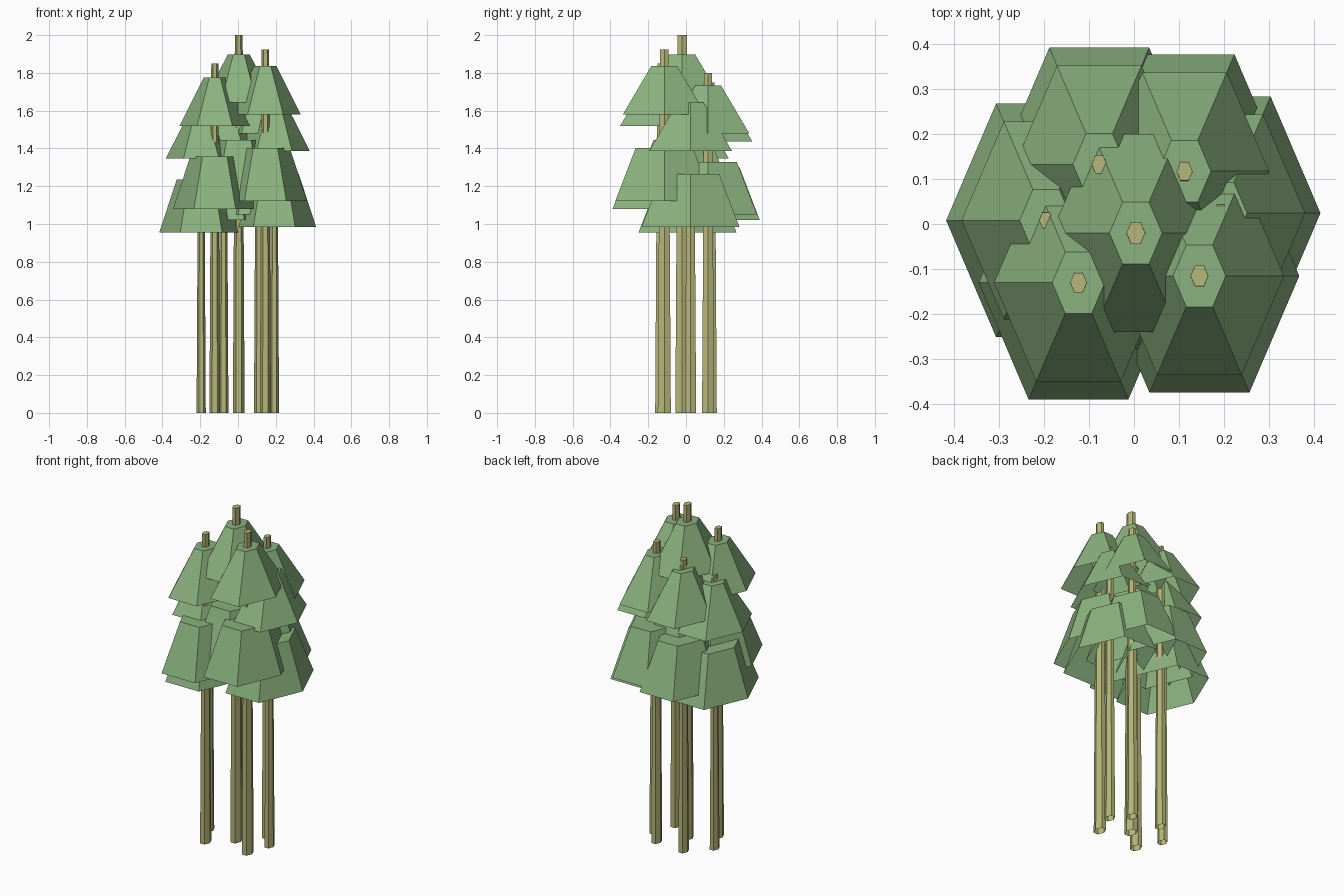
import bpy, bmesh, math

cube = bpy.data.objects.get("Cube")
if cube:
    bpy.data.objects.remove(cube)


def make_material(name, rgb):
    mat = bpy.data.materials.new(name)
    mat.use_nodes = True
    color = (*rgb, 1.0)
    mat.diffuse_color = color
    mat.node_tree.nodes["Principled BSDF"].inputs["Base Color"].default_value = color
    return mat


leaf = make_material("leaf_green", (0.255, 0.445, 0.209))
bark = make_material("bark_tan", (0.475, 0.475, 0.195))

SQUASH = 0.74  # the hexagons are narrower along x


def frustum(name, x, y, z0, z1, r0, r1, mat):
    """Six-sided tapered shell, closed on top and open underneath."""
    bm = bmesh.new()
    rings = []
    for r, z in ((r0, z0), (r1, z1)):
        rings.append([bm.verts.new((r * SQUASH * math.cos(i * math.pi / 3),
                                    r * math.sin(i * math.pi / 3), z))
                      for i in range(6)])
    low, high = rings
    for i in range(6):
        j = (i + 1) % 6
        bm.faces.new((low[i], low[j], high[j], high[i]))
    bm.faces.new(high)
    mesh = bpy.data.meshes.new(name)
    bm.to_mesh(mesh)
    bm.free()
    mesh.materials.append(mat)
    obj = bpy.data.objects.new(name, mesh)
    obj.location = (x, y, 0)
    bpy.context.collection.objects.link(obj)


def tree(label, x, y, h):
    # Trunk pokes out above two separate tiers; shorter trees are thinner
    short = 2 - h
    frustum(label + "_trunk", x, y, 0, h,
            0.042 - 0.025 * short, 0.028 - 0.02 * short, bark)
    # Foliage tiers keep one size, only their height on the trunk changes
    low, high = 0.583 * h, 0.821 * h
    frustum(label + "_lower_foliage", x, y, low, low + 0.28, 0.299, 0.175, leaf)
    frustum(label + "_upper_foliage", x, y, high, high + 0.256, 0.253, 0.079, leaf)


# Cluster of seven trees: x, y, height
trees = {
    "centre_tree": (0.004, -0.02, 2.0),
    "front_left_tree": (0.145, -0.115, 1.925),
    "front_right_tree": (-0.123, -0.13, 1.85),
    "back_left_tree": (0.112, 0.117, 1.80),
    "back_right_tree": (-0.077, 0.132, 1.75),
    "left_tree": (0.192, 0.024, 1.69),
    "right_tree": (-0.195, 0.008, 1.64),
}
for label, (x, y, h) in trees.items():
    tree(label, x, y, h)
